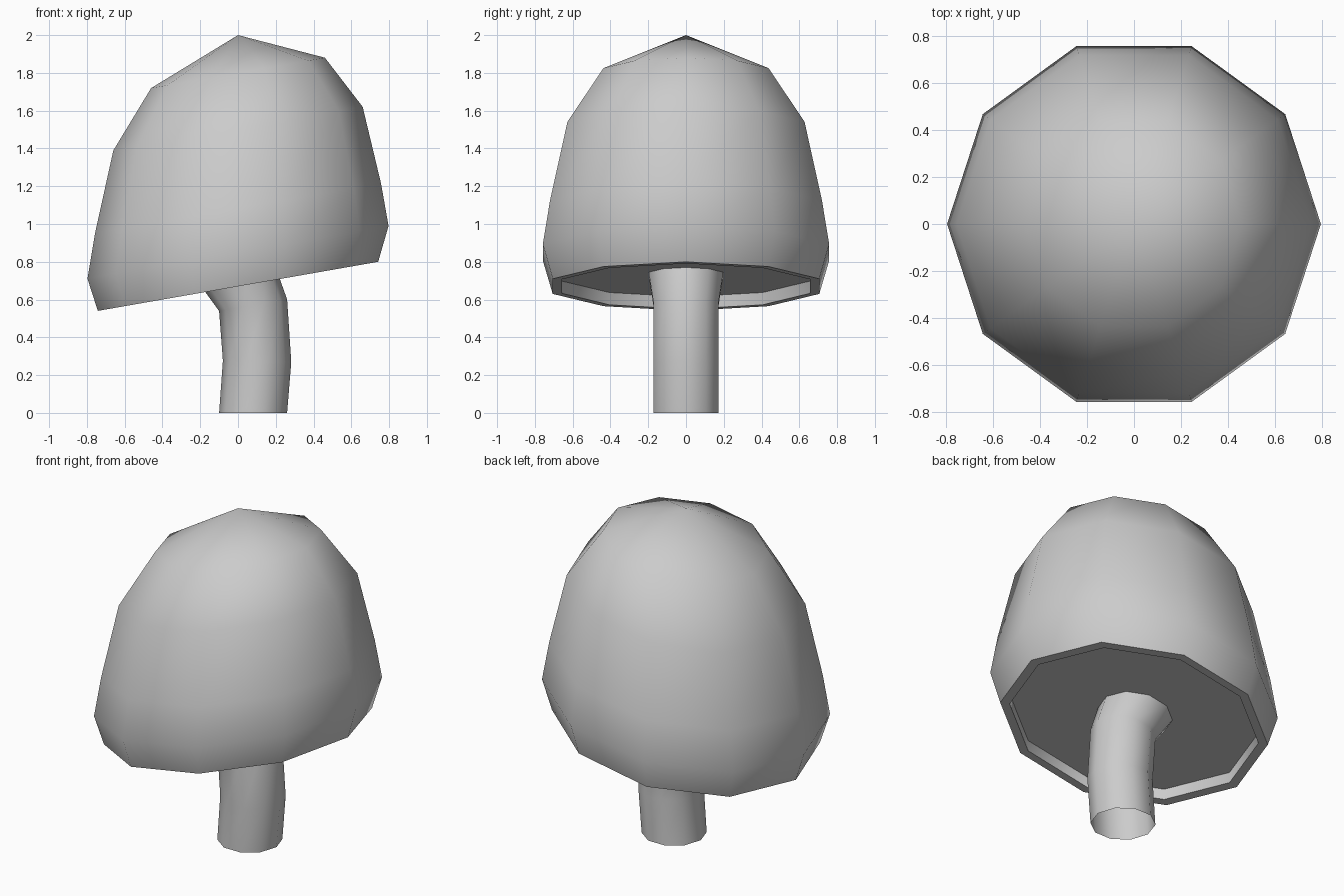
import bpy, bmesh
from math import sin, cos, pi

if "Cube" in bpy.data.objects:
    bpy.data.objects.remove(bpy.data.objects["Cube"])

SIDES = 10
SLOPE = 0.175  # sideways lean of the cap


def build(name, rings, tip=None, floor=False):
    """Skin a stack of tilted rings given as (centre x, centre z, radius, slope)."""
    bm = bmesh.new()
    loops = []
    for cx, cz, r, slope in rings:
        loop = []
        for i in range(SIDES):
            a = 2 * pi * i / SIDES
            dx = r * cos(a)
            loop.append(bm.verts.new((cx + dx, r * sin(a), cz + slope * dx)))
        loops.append(loop)
    for low, high in zip(loops, loops[1:]):
        for i in range(SIDES):
            j = (i + 1) % SIDES
            bm.faces.new((low[i], low[j], high[j], high[i]))
    if tip is not None:
        top = bm.verts.new((0, 0, tip))
        for i in range(SIDES):
            bm.faces.new((loops[-1][i], loops[-1][(i + 1) % SIDES], top))
    if floor:
        bm.faces.new(loops[0][::-1])
    mesh = bpy.data.meshes.new(name)
    bm.to_mesh(mesh)
    bm.free()
    obj = bpy.data.objects.new(name, mesh)
    bpy.context.collection.objects.link(obj)
    bpy.ops.object.select_all(action='DESELECT')
    obj.select_set(True)
    bpy.context.view_layer.objects.active = obj
    bpy.ops.object.shade_smooth_by_angle(angle=0.9)
    return obj


# Cap: recessed underside, flat rim, then the dome up to its tip
profile = [(0.69, 0.735), (0.69, 0.67), (0.742, 0.67), (0.797, 0.85),
           (0.757, 1.083), (0.66, 1.505), (0.46, 1.80)]
build("mushroom_cap", [(0, z, r, SLOPE) for r, z in profile], tip=2.0, floor=True)

# Stem: bent tube, open at the foot, flaring into the cap
build("mushroom_stem", [(0.08, 0.0, 0.18, 0.0), (0.101, 0.273, 0.181, -0.02),
                        (0.08, 0.57, 0.18, 0.17), (-0.01, 0.738, 0.208, 0.175)])
